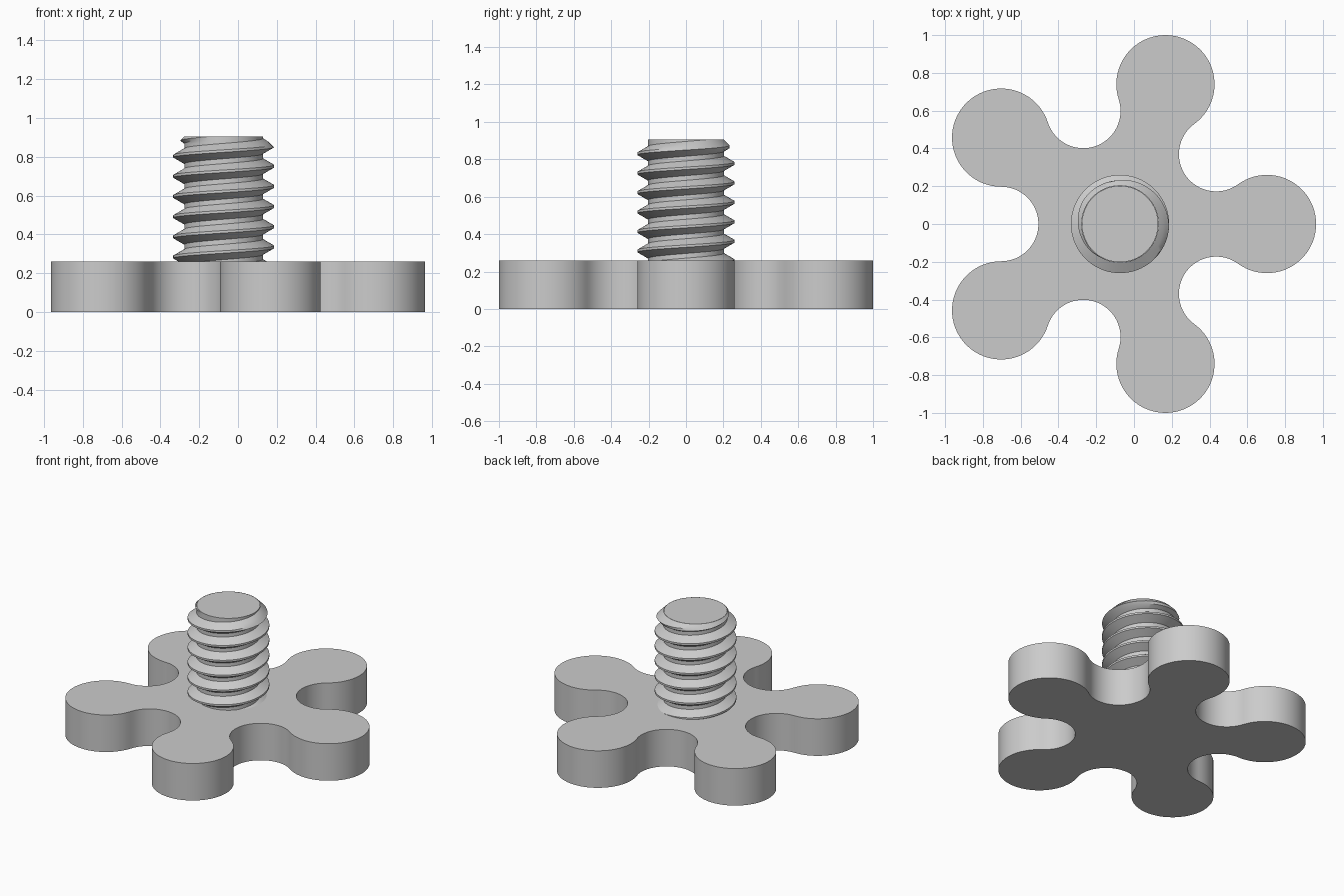
import bpy, bmesh
from math import sin, cos, pi, tau, radians

cube = bpy.data.objects.get("Cube")
if cube:
    bpy.data.objects.remove(cube)

CENTRE_X = -0.074
PLATE_H, TOP_Z = 0.26, 0.905

grey = bpy.data.materials.new("plain_grey")
grey.use_nodes = True
grey.diffuse_color = (0.6, 0.6, 0.6, 1)
grey.node_tree.nodes["Principled BSDF"].inputs["Base Color"].default_value = (0.6, 0.6, 0.6, 1)


def finish(name, bm):
    mesh = bpy.data.meshes.new(name)
    bm.to_mesh(mesh)
    bm.free()
    mesh.materials.append(grey)
    obj = bpy.data.objects.new(name, mesh)
    obj.location.x = CENTRE_X
    bpy.context.collection.objects.link(obj)
    bpy.ops.object.select_all(action='DESELECT')
    obj.select_set(True)
    bpy.context.view_layer.objects.active = obj
    bpy.ops.object.shade_smooth_by_angle(angle=radians(30))
    return obj


def arc(dist, direction, radius, start, end, steps):
    """Points of an arc whose centre lies at a polar position."""
    cx, cy = dist * cos(direction), dist * sin(direction)
    for k in range(steps):
        a = direction + start + (end - start) * k / steps
        yield cx + radius * cos(a), cy + radius * sin(a)


# Five-lobed knob plate: round lobes joined by tangent hollow arcs
LOBES, LOBE_DIST, LOBE_R = 5, 0.778, 0.26
half = pi / LOBES
hollow_dist = LOBE_DIST * cos(half)
hollow_r = LOBE_DIST * sin(half) - LOBE_R
outline = []
for n in range(LOBES):
    a = n * tau / LOBES
    outline += arc(LOBE_DIST, a, LOBE_R, -pi / 2 - half, pi / 2 + half, 48)
    outline += arc(hollow_dist, a + half, hollow_r, -pi / 2, -3 * pi / 2, 32)

bm = bmesh.new()
base = bm.faces.new([bm.verts.new((x, y, 0)) for x, y in outline])
raised = bmesh.ops.extrude_face_region(bm, geom=[base], use_keep_orig=True)["geom"]
bmesh.ops.translate(bm, vec=(0, 0, PLATE_H),
                    verts=[g for g in raised if isinstance(g, bmesh.types.BMVert)])
bmesh.ops.recalc_face_normals(bm, faces=bm.faces)
finish("knob_plate", bm)

# Screw thread: V profile swept along a helix, chamfered and cut flat at the top
PITCH, ROOT, CREST, SEGS = 0.104, 0.203, 0.26, 72
MID = (ROOT + CREST) / 2
flank = [(0.0065, CREST), (0.023, MID), (0.0395, ROOT), (PITCH / 2, ROOT)]
profile = [(-dz, r) for dz, r in reversed(flank)] + flank

bm = bmesh.new()
rows = []
for i in range(-6 * SEGS, 2 * SEGS + 1):
    a = pi + tau * i / SEGS
    crest_z = 0.804 + PITCH * i / SEGS
    row = []
    for dz, r in profile:
        z = min(crest_z + dz, TOP_Z)
        r = min(r, ROOT + TOP_Z - z)
        row.append(bm.verts.new((r * cos(a), r * sin(a), z)))
    rows.append(row)
for r0, r1 in zip(rows, rows[1:]):
    for j in range(len(profile) - 1):
        bm.faces.new((r0[j], r1[j], r1[j + 1], r0[j + 1]))
bmesh.ops.remove_doubles(bm, verts=bm.verts, dist=0.0002)
bmesh.ops.dissolve_degenerate(bm, edges=bm.edges, dist=0.0002)
finish("screw_thread", bm)

# Solid core that closes the end of the screw
bm = bmesh.new()
bmesh.ops.create_cone(bm, cap_ends=True, segments=SEGS, radius1=ROOT - 0.001,
                      radius2=ROOT - 0.001, depth=TOP_Z - 0.1)
bmesh.ops.translate(bm, verts=bm.verts, vec=(0, 0, (TOP_Z + 0.1) / 2))
finish("screw_core", bm)
